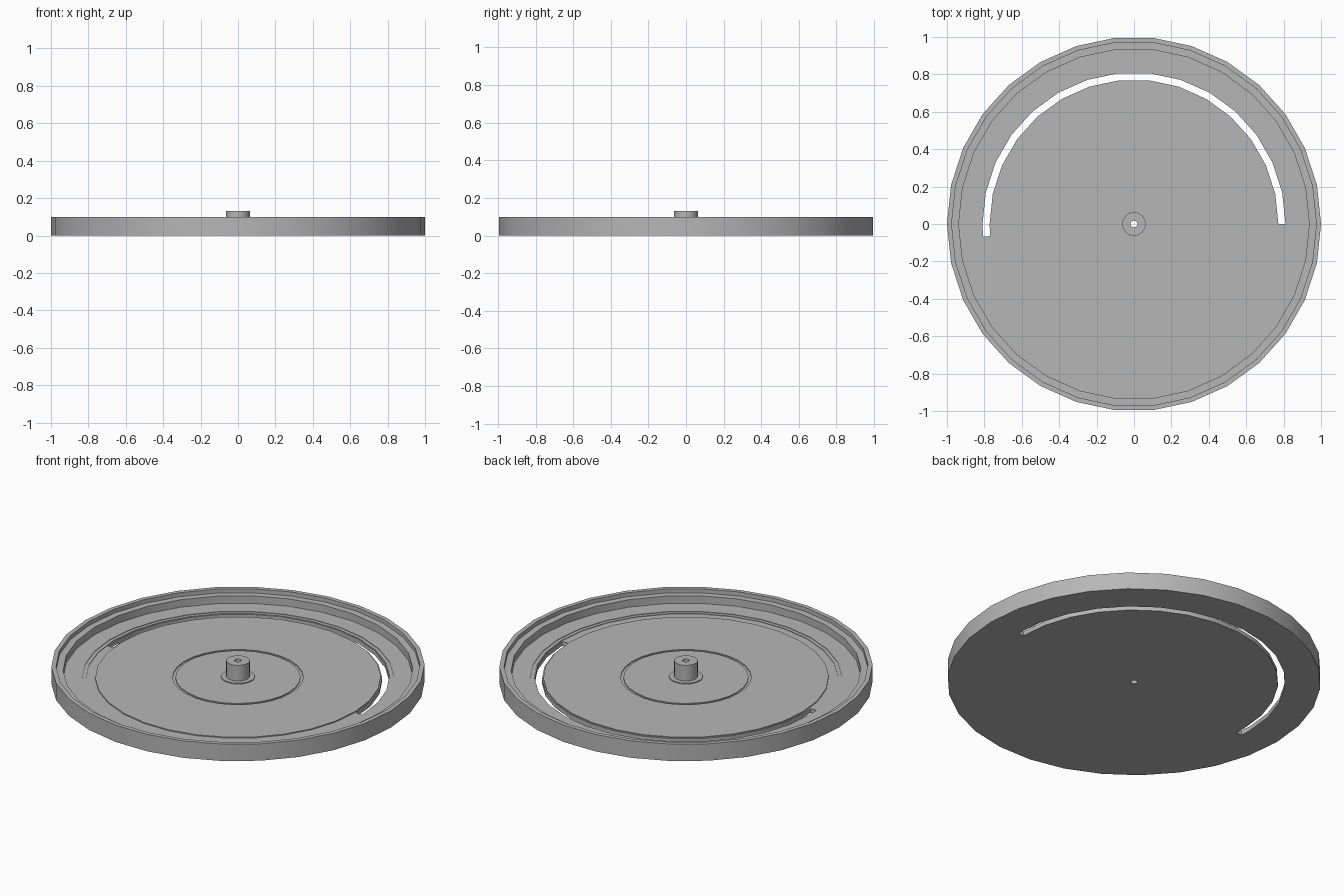
import bpy, bmesh, math
from math import sin, cos, radians

cube = bpy.data.objects.get("Cube")
if cube:
    bpy.data.objects.remove(cube, do_unlink=True)

SIDES = 30

grey = bpy.data.materials.new("plain grey")
grey.use_nodes = True
colour = (0.47, 0.47, 0.47, 1)
grey.diffuse_color = colour
grey.node_tree.nodes["Principled BSDF"].inputs["Base Color"].default_value = colour


def sweep(name, profile, angles, closed):
    """Turn a closed (radius, height) profile about z through the angles."""
    bm = bmesh.new()
    rings = [[bm.verts.new((r * cos(radians(a)), r * sin(radians(a)), z))
              for r, z in profile] for a in angles]
    n = len(profile)
    pairs = list(zip(rings, rings[1:]))
    if closed:
        pairs.append((rings[-1], rings[0]))
    else:
        bm.faces.new(rings[0])
        bm.faces.new(rings[-1])
    for a, b in pairs:
        for i in range(n):
            j = (i + 1) % n
            bm.faces.new((a[i], b[i], b[j], a[j]))
    bmesh.ops.recalc_face_normals(bm, faces=bm.faces)
    mesh = bpy.data.meshes.new(name)
    bm.to_mesh(mesh)
    bm.free()
    mesh.materials.append(grey)
    obj = bpy.data.objects.new(name, mesh)
    bpy.context.collection.objects.link(obj)
    return obj


def activate(obj):
    bpy.ops.object.select_all(action='DESELECT')
    obj.select_set(True)
    bpy.context.view_layer.objects.active = obj


full_turn = [i * 360 / SIDES for i in range(SIDES)]
FLOOR, GROOVE, STEP, RIM = 0.032, 0.026, 0.076, 0.1
BORE = 0.018

# Dish: flat underside, stepped rim, shallow ring grooves and central collar
dish = sweep("dish", [
    (BORE, 0), (1, 0), (1, RIM),
    (0.975, RIM), (0.975, STEP), (0.937, STEP), (0.937, FLOOR),
    (0.835, FLOOR), (0.835, FLOOR - 0.003), (0.815, FLOOR - 0.003),
    (0.815, GROOVE), (0.765, GROOVE), (0.765, FLOOR),
    (0.35, FLOOR), (0.35, GROOVE), (0.335, GROOVE), (0.335, FLOOR),
    (0.09, FLOOR), (0.09, FLOOR + 0.005), (BORE, FLOOR + 0.005),
], full_turn, True)

# Curved slot right through the floor, with a tapered far end
slot_angles = [i * 360 / SIDES for i in range(16)] + [184.8]
cutter = sweep("slot_cutter", [(0.772, -0.1), (0.81, -0.1), (0.81, 0.06), (0.772, 0.06)],
               slot_angles, False)
cutter.hide_render = True
cut = dish.modifiers.new("slot", 'BOOLEAN')
cut.operation = 'DIFFERENCE'
cut.solver = 'EXACT'
cut.object = cutter
activate(dish)
bpy.ops.object.modifier_apply(modifier=cut.name)
bpy.data.objects.remove(cutter, do_unlink=True)

# Central post with a bore
post = sweep("center_post", [
    (BORE, FLOOR + 0.005), (0.063, FLOOR + 0.005), (0.063, 0.13), (BORE, 0.13),
], full_turn, True)

for obj in (dish, post):
    activate(obj)
    bpy.ops.object.shade_smooth_by_angle(angle=radians(30))
